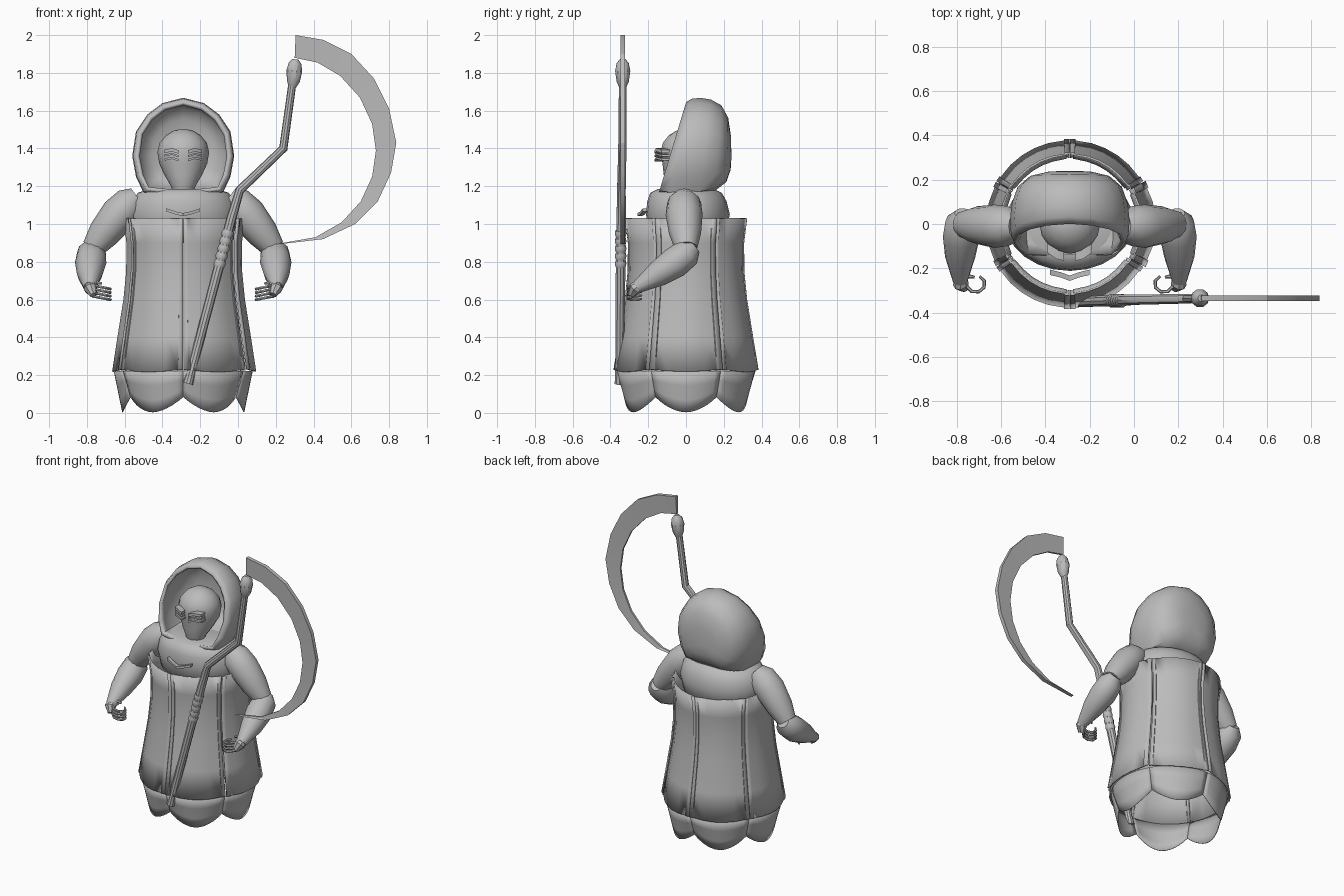
import bpy, bmesh, math
from mathutils import Vector

if "Cube" in bpy.data.objects:
    bpy.data.objects.remove(bpy.data.objects["Cube"])

CX = -0.29  # centre line of the robed figure
grey = bpy.data.materials.new("plain grey")
grey.diffuse_color = (0.5, 0.5, 0.5, 1)
grey.use_nodes = True
grey.node_tree.nodes["Principled BSDF"].inputs["Base Color"].default_value = grey.diffuse_color


def finish(name, bm, thickness=0, angle=35, offset=-1):
    bmesh.ops.remove_doubles(bm, verts=bm.verts, dist=1e-5)
    bmesh.ops.recalc_face_normals(bm, faces=bm.faces)
    me = bpy.data.meshes.new(name)
    bm.to_mesh(me)
    bm.free()
    me.materials.append(grey)
    ob = bpy.data.objects.new(name, me)
    bpy.context.collection.objects.link(ob)
    bpy.ops.object.select_all(action='DESELECT')
    bpy.context.view_layer.objects.active = ob
    ob.select_set(True)
    bpy.ops.object.shade_smooth_by_angle(angle=math.radians(angle))
    if thickness:
        m = ob.modifiers.new("thickness", 'SOLIDIFY')
        m.thickness, m.offset = thickness, offset
    return ob


def loft(name, rings, closed=True, caps=(True, True), **kw):
    """Skin a list of equal-length rings of points."""
    bm = bmesh.new()
    vs = [[bm.verts.new(p) for p in r] for r in rings]
    n = len(rings[0])
    for a, b in zip(vs, vs[1:]):
        for i in range(n if closed else n - 1):
            j = (i + 1) % n
            bm.faces.new((a[i], a[j], b[j], b[i]))
    for use, ring in zip(caps, (vs[0], vs[-1])):
        if use and closed:
            bm.faces.new(ring)
    return finish(name, bm, **kw)


def tube(name, pts, radii, ref=(0, 1, 0), n=10):
    pts = [Vector(p) for p in pts]
    rings = []
    for i, (p, r) in enumerate(zip(pts, radii)):
        t = (pts[min(i + 1, len(pts) - 1)] - pts[max(i - 1, 0)]).normalized()
        u = t.cross(Vector(ref)).normalized()
        v = t.cross(u)
        rings.append([p + r * (math.cos(a) * u + math.sin(a) * v)
                      for a in (math.tau * k / n for k in range(n))])
    return loft(name, rings)


def ellipse(z, rx, ry, cy, n=24):
    return [(CX + rx * math.cos(math.tau * k / n), cy + ry * math.sin(math.tau * k / n), z)
            for k in range(n)]


# Robe: six hemmed panels, with a rounded petal of the underskirt below each
robe = [(1.03, .318), (.9, .302), (.75, .303), (.6, .318), (.4, .35), (.23, .378)]
spread = [-29.7, -26, -25.9, -15, -5, 5, 15, 25.9, 26, 29.7]
for k in range(6):
    def polar(r, deg, z):
        a = math.radians(60 * k + deg)
        return (CX + r * math.cos(a), r * math.sin(a), z)
    loft(f"robe_panel_{k}", [[polar(r + (.006 if abs(d) >= 26 else 0), d,
                                    z - (.012 * math.cos(math.radians(3 * d)) if z < .3 else 0))
                              for d in spread] for z, r in robe], closed=False, thickness=.01)
    rows = []
    for t in (0, .35, .7, 1):
        row = []
        for d in range(-30, 31, 5):
            low = .08 * (abs(d) / 30) ** 1.8 + .003
            row.append(polar(.368 - .045 * t, d, .222 + (low - .222) * t))
        rows.append(row)
    loft(f"skirt_petal_{k}", rows, closed=False, thickness=.004)

# Chest and shoulders
loft("shoulders", [ellipse(*e) for e in (
    (.9, .2, .14, .01), (.95, .27, .2, .01), (1.05, .29, .222, .01), (1.12, .275, .21, .005),
    (1.165, .24, .19, 0), (1.185, .18, .15, 0))], angle=60)

# Hood: arched rim swept back into a dome
half = [(.10, 1.15), (.21, 1.165), (.25, 1.25), (.27, 1.36), (.25, 1.49), (.19, 1.58), (.11, 1.64)]
arch = half + [(0, 1.668)] + [(-x, z) for x, z in reversed(half)]
rings = []
for s, t in ((.93, 0), (.985, .13), (1, .32), (.97, .55), (.87, .78), (.66, .93), (.35, .99), (.08, 1)):
    ring = []
    for x, z in arch:
        front = -.14 + .14 * (z - 1.165) / .5
        ring.append((CX + x * s, front + (.24 - front) * t, 1.36 + (z - 1.36) * s))
    rings.append(ring)
loft("hood", rings, caps=(False, True), thickness=.022, angle=40)

# Face: egg with a narrow chin
loft("head", [ellipse(z, r, r * .98, y, 16) for z, r, y in (
    (1.17, .055, -.045), (1.2, .065, -.045), (1.26, .1, -.02), (1.32, .127, 0), (1.38, .137, 0),
    (1.43, .125, 0), (1.47, .092, 0), (1.495, .05, 0), (1.503, .01, 0))], angle=60)

for s, side in ((1, "left"), (-1, "right")):
    def P(x, y, z):
        return (CX + s * x, y, z)
    # Brow and eyelids
    for part, z, h in (("brow", 1.388, .009), ("upper_lid", 1.366, .005), ("lower_lid", 1.345, .006)):
        rings = []
        for x, dz, y in ((.025, -.007, -.148), (.06, .005, -.14), (.1, -.004, -.112)):
            rings.append([P(x, y + dy, z + dz + dh)
                          for dy, dh in ((-.018, -h), (-.018, h), (.03, h), (.03, -h))])
        loft(f"{side}_{part}", rings)
    # Clasp wing
    loft(f"{side}_clasp", [[P(x, y + dy, z + dh) for dy, dh in
                            ((-.012, -.008), (-.012, .008), (.012, .008), (.012, -.008))]
                           for x, y, z in ((0, -.245, 1.05), (.04, -.23, 1.058), (.09, -.218, 1.075))])
    # Sleeves
    tube(f"{side}_upper_arm", [P(.24, -.01, 1.14), P(.28, -.01, 1.11), P(.34, -.01, 1.05),
                               P(.42, -.005, .95), P(.48, 0, .87)], (.06, .09, .098, .085, .06), n=12)
    tube(f"{side}_forearm", [P(.48, .045, .88), P(.485, .01, .85), P(.49, -.06, .795),
                             P(.495, -.15, .735), P(.495, -.26, .665)],
         (.04, .076, .083, .068, .033), ref=(1, 0, 0), n=12)
    # Hand and curled fingers
    tube(f"{side}_palm", [P(.495, -.24, .68), P(.492, -.27, .66), P(.475, -.29, .625)],
         (.028, .036, .02), ref=(1, 0, 0), n=8)
    tube(f"{side}_thumb", [P(.49, -.25, .68), P(.46, -.235, .69), P(.43, -.24, .685)],
         (.012, .011, .006), ref=(0, 0, 1), n=6)
    for f in range(4):
        z = .607 + .019 * f
        curl = [math.radians(a) for a in range(-20, -290, -45)]
        tube(f"{side}_finger_{f}", [P(.478, -.272, z + .008)] +
             [P(.425 + .042 * math.cos(a), -.27 + .038 * math.sin(a), z + .2 * .042 * math.cos(a))
              for a in curl], [.008] * 6 + [.006, .004], ref=(0, 0, 1), n=6)

# Scythe shaft, grip rings and finial
tube("shaft", [(-.265, -.352, .155), (-.25, -.352, .21), (-.1, -.346, .78), (-.035, -.343, 1.03),
               (.01, -.342, 1.18), (.24, -.337, 1.4), (.29, -.335, 1.76)],
     (.027, .024, .027, .026, .024, .023, .021))
for i in range(5):
    z = .79 + .04 * i
    x = -.1 + (z - .78) * .26
    tube(f"grip_ring_{i}", [(x - .004, -.346, z - .015), (x, -.346, z), (x + .004, -.346, z + .015)],
         (.028, .032, .028))
tube("finial", [(.288, -.335, 1.725), (.293, -.335, 1.755), (.298, -.335, 1.81),
                (.302, -.335, 1.85), (.304, -.335, 1.872)], (.02, .034, .042, .034, .016))

# Scythe blade
outer = [(.305, 2.0), (.45, 1.975), (.6, 1.9), (.72, 1.77), (.80, 1.61), (.838, 1.43),
         (.81, 1.27), (.74, 1.12), (.62, 1.0), (.45, .92), (.22, .893)]
inner = [(.30, 1.88), (.42, 1.855), (.54, 1.785), (.645, 1.67), (.71, 1.53), (.73, 1.39),
         (.71, 1.25), (.65, 1.12), (.55, 1.01), (.41, .93), (.22, .897)]
loft("blade", [[(o[0], -.348, o[1]), (i[0], -.342, i[1]), (i[0], -.328, i[1]), (o[0], -.322, o[1])]
               for o, i in zip(outer, inner)], angle=20)
